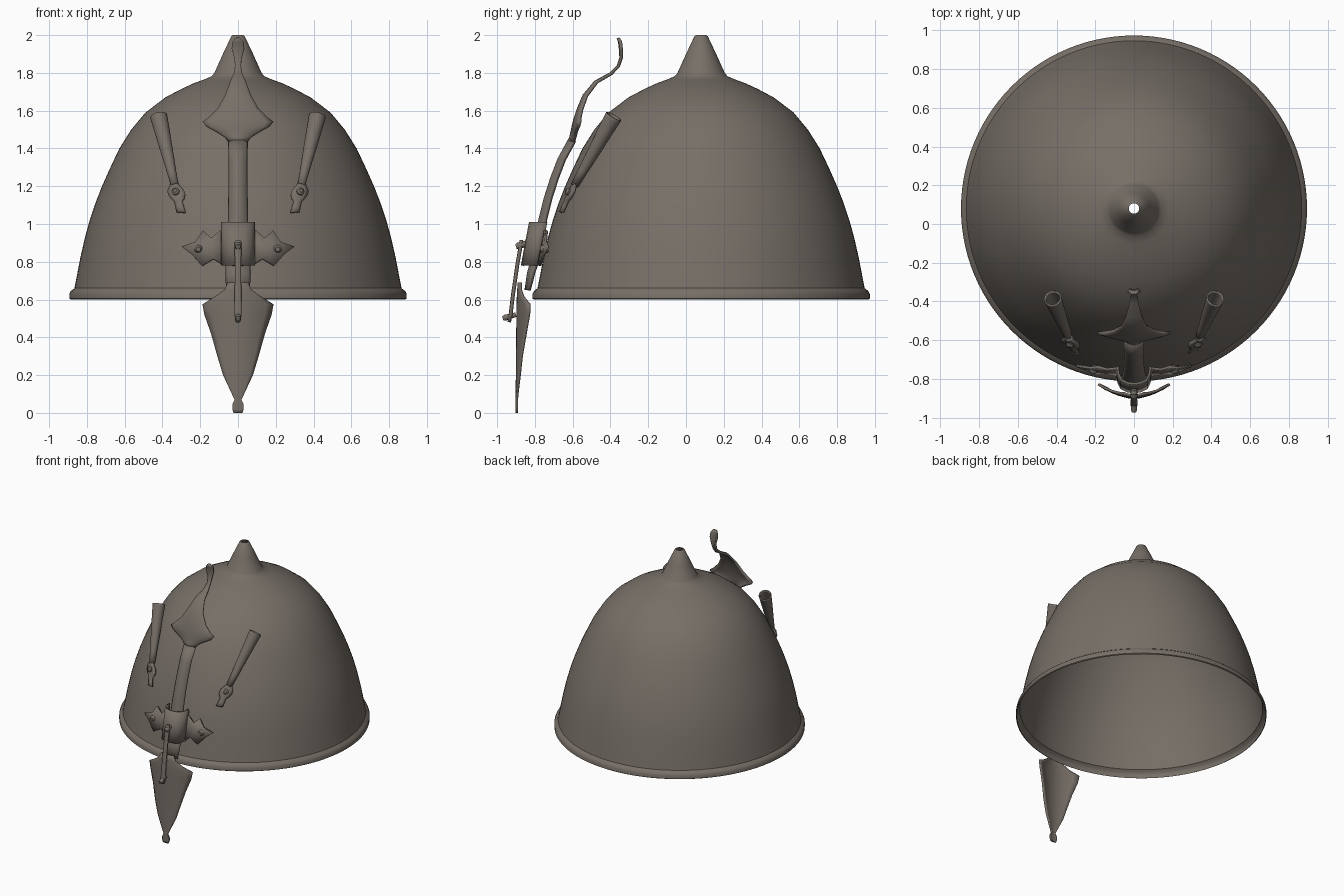
import bpy, bmesh, math
from mathutils import Vector

CY = 0.08  # dome axis offset in y

steel = bpy.data.materials.new("aged_steel")
steel.diffuse_color = (0.185, 0.16, 0.137, 1)


def finish(name, bm, thick=0.0, angle=40, offset=0):
    bmesh.ops.recalc_face_normals(bm, faces=bm.faces)
    me = bpy.data.meshes.new(name)
    bm.to_mesh(me)
    bm.free()
    me.materials.append(steel)
    ob = bpy.data.objects.new(name, me)
    bpy.context.collection.objects.link(ob)
    bpy.ops.object.select_all(action='DESELECT')
    ob.select_set(True)
    bpy.context.view_layer.objects.active = ob
    bpy.ops.object.shade_smooth_by_angle(angle=math.radians(angle))
    if thick:
        m = ob.modifiers.new("thickness", 'SOLIDIFY')
        m.thickness, m.offset = thick, offset
    return ob


def grid(bm, rows, closed=False):
    vs = [[bm.verts.new(p) for p in r] for r in rows]
    n = len(rows[0])
    for a, b in zip(vs, vs[1:]):
        for i in range(n if closed else n - 1):
            j = (i + 1) % n
            bm.faces.new((a[i], a[j], b[j], b[i]))


def plate(name, rows, thick, n=10):
    """Bowed strip; rows are (y, z, half width, backward bow)."""
    bm = bmesh.new()
    us = [2 * i / n - 1 for i in range(n + 1)]
    grid(bm, [[(u * w, y + b * u * u, z) for u in us] for y, z, w, b in rows])
    return finish(name, bm, thick)


def rod(name, p, q, stations, thick=0.0, seg=20):
    """Round profile from p to q; stations are (fraction, radius)."""
    p, q = Vector(p), Vector(q)
    rot = (q - p).to_track_quat('Z', 'Y')
    bm = bmesh.new()
    grid(bm, [[p.lerp(q, t) + rot @ Vector((r * math.cos(a), r * math.sin(a), 0))
               for a in (2 * math.pi * i / seg for i in range(seg))]
              for t, r in stations], True)
    if not thick:
        bmesh.ops.holes_fill(bm, edges=bm.edges)
    return finish(name, bm, thick)


# Dome with rolled rim and hollow plume spike
profile = [(.885, .6), (.893, .605), (.893, .63), (.885, .645), (.866, .66),
           (.858, .70), (.835, .82), (.81, .93), (.785, 1.02), (.755, 1.11),
           (.72, 1.20), (.68, 1.29), (.628, 1.40), (.565, 1.50), (.49, 1.59),
           (.385, 1.67), (.30, 1.715), (.235, 1.745), (.18, 1.765), (.14, 1.782),
           (.125, 1.80), (.08, 1.90), (.035, 1.995), (.027, 2.0)]
bm = bmesh.new()
N = 112
grid(bm, [[(r * math.cos(2 * math.pi * i / N), CY + r * math.sin(2 * math.pi * i / N), z)
           for i in range(N)] for r, z in profile], True)
finish("helmet_dome", bm)

# Sliding nose bar: leaf finial, half-round shaft
plate("nasal_leaf", [
    (-.36, 1.985, .012, 0), (-.352, 1.965, .027, .006), (-.348, 1.93, .031, .006),
    (-.345, 1.88, .018, .004), (-.36, 1.835, .013, .003), (-.40, 1.795, .02, .004),
    (-.48, 1.752, .038, .01), (-.54, 1.68, .065, .015), (-.57, 1.61, .105, .02),
    (-.585, 1.565, .15, .025), (-.592, 1.54, .185, .03), (-.598, 1.515, .165, .03),
    (-.603, 1.49, .115, .025), (-.61, 1.46, .065, .025), (-.62, 1.435, .046, .028)], .016)
plate("nasal_shaft", [
    (-.618, 1.44, .045, .03), (-.672, 1.34, .043, .03), (-.71, 1.24, .043, .03),
    (-.742, 1.14, .044, .03), (-.77, 1.03, .046, .03), (-.79, .92, .05, .03),
    (-.815, .80, .06, .03), (-.832, .74, .062, .025), (-.845, .65, .058, .015)], .02)

# Lower nose guard blade
plate("nose_guard_blade", [
    (-.885, .69, .052, .012), (-.888, .65, .07, .015), (-.89, .615, .12, .03),
    (-.892, .575, .185, .065), (-.892, .52, .175, .062), (-.893, .42, .14, .045),
    (-.894, .30, .107, .025), (-.895, .20, .077, .015), (-.896, .12, .04, .006),
    (-.897, .07, .017, .002), (-.897, .045, .029, .003), (-.897, .02, .029, .003),
    (-.897, 0, .022, .002)], .012)

# Sleeve bracket: U-shaped channel around the shaft
bm = bmesh.new()
sec = [(-.085, .09), (-.08, .05), (-.065, .02), (-.035, .005), (0, 0),
       (.035, .005), (.065, .02), (.08, .05), (.085, .09)]
grid(bm, [[(x, y0 + d, z) for x, d in sec]
          for y0, z in ((-.825, 1.01), (-.848, .89), (-.868, .78))])
finish("sleeve_channel", bm, .012)

# Scalloped bracket wings with rivets, and the two tapered plume holders
wing = [(.075, .97), (.095, .965), (.14, .925), (.185, .965), (.225, .905), (.298, .88),
        (.245, .84), (.19, .778), (.13, .815), (.075, .78)]
for s, side in ((-1, "left"), (1, "right")):
    bm = bmesh.new()

    def wing_y(x, z):
        return -.765 + .55 * (x - .075) ** 2 + .02 * (x - .075) + .2 * (z - .87)
    vs = [bm.verts.new((s * x, wing_y(x, z), z)) for x, z in wing]
    mid = bm.verts.new((s * .16, wing_y(.16, .87), .87))
    for i in range(len(vs)):
        bm.faces.new((vs[i], vs[(i + 1) % len(vs)], mid))
    finish(side + "_bracket_wing", bm, .014)
    rod(side + "_bracket_rivet", (s * .21, -.73, .87), (s * .21, -.772, .866),
        [(0, .022), (.7, .022), (1, .012)])

    top, neck, foot = (s * .42, -.383, 1.57), (s * .335, -.59, 1.205), (s * .30, -.657, 1.06)
    rod(side + "_plume_tube", top, neck,
        [(0, .042), (.03, .041), (.4, .032), (.8, .021), (1, .017)], .008)
    # flat mounting foot with rounded lobes
    bm = bmesh.new()
    a, b = Vector(neck), Vector(foot)
    across = Vector((.95, s * .3, 0)).normalized()
    out = Vector((s * .3, -.85, .4)).normalized()
    rows = []
    for t, w in ((-.05, .018), (.08, .03), (.2, .044), (.35, .046), (.5, .035),
                 (.6, .02), (.8, .02), (1, .022)):
        c = a.lerp(b, t)
        rows.append([c + across * w * u + out * .008 * (1 - u * u) for u in (-1, -.5, 0, .5, 1)])
    grid(bm, rows)
    finish(side + "_plume_foot", bm, .016)
    c = a.lerp(b, .28)
    rod(side + "_plume_rivet", c, c + out * .032, [(0, .02), (.7, .02), (1, .01)])

# Locking pin in front of the sleeve, with its end pieces
plate("locking_pin", [(-.872, .915, .009, 0), (-.874, .90, .016, .003), (-.895, .78, .014, .003),
                      (-.918, .62, .015, .003), (-.93, .52, .017, .003), (-.936, .48, .012, 0)],
      .018, 4)
rod("pin_head", (0, -.90, .88), (0, -.835, .90), [(0, .013), (.15, .018), (1, .016)], seg=12)
rod("pin_hook", (0, -.97, .50), (0, -.90, .52), [(0, .012), (.2, .016), (1, .012)], seg=12)
